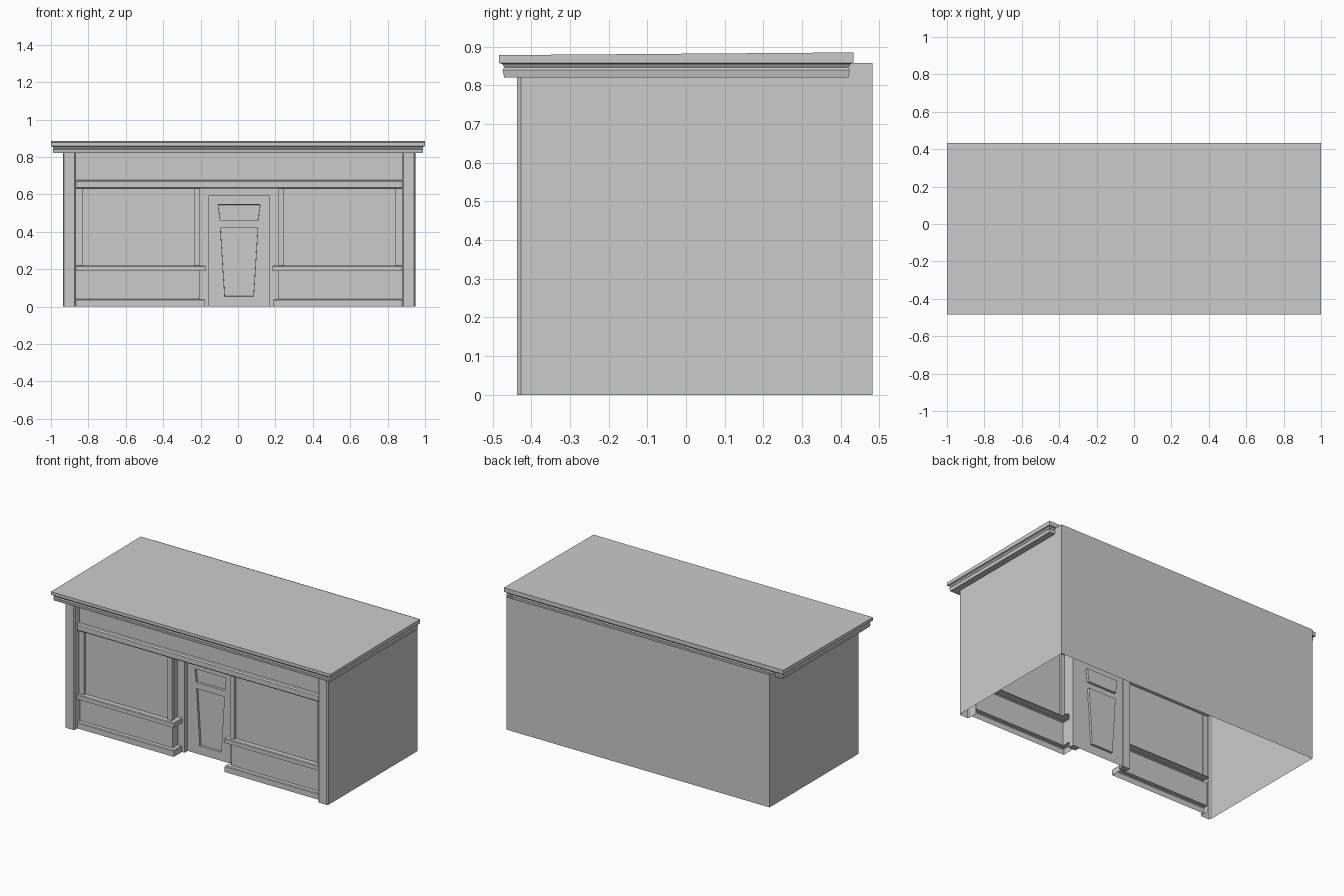
import bpy, bmesh
from mathutils import Vector

if "Cube" in bpy.data.objects:
    bpy.data.objects.remove(bpy.data.objects["Cube"])

CX = 0.006  # centre line of the shopfront


def finish(bm, name, mirror=False, x=0.0):
    me = bpy.data.meshes.new(name)
    bm.to_mesh(me)
    bm.free()
    ob = bpy.data.objects.new(name, me)
    bpy.context.collection.objects.link(ob)
    ob.location.x = x
    if mirror:
        ob.modifiers.new("Mirror", 'MIRROR').use_clip = False
    return ob


def sweep_bm(path, profile, closed=False):
    """Mitred sweep of an (offset, z) profile along a plan path; offset goes to the right."""
    bm = bmesh.new()
    pts = [Vector(p) for p in path]
    n = len(pts)
    rows = []
    for i, p in enumerate(pts):
        dirs = []
        if closed or i > 0:
            dirs.append((p - pts[i - 1]).normalized())
        if closed or i < n - 1:
            dirs.append((pts[(i + 1) % n] - p).normalized())
        nrm = [Vector((d.y, -d.x)) for d in dirs]
        m = sum(nrm, Vector((0, 0))).normalized()
        m = m / m.dot(nrm[0])
        rows.append([bm.verts.new((p.x + m.x * o, p.y + m.y * o, z)) for o, z in profile])
    for i in range(n if closed else n - 1):
        a, b = rows[i], rows[(i + 1) % n]
        for j in range(len(profile) - 1):
            bm.faces.new((a[j], b[j], b[j + 1], a[j + 1]))
    return bm, rows


def box(name, x0, x1, y0, y1, z0, z1, mirror=False):
    bm = bmesh.new()
    bmesh.ops.create_cube(bm, size=1)
    for v in bm.verts:
        v.co = ((x0 + x1) / 2 + v.co.x * (x1 - x0),
                (y0 + y1) / 2 + v.co.y * (y1 - y0),
                (z0 + z1) / 2 + v.co.z * (z1 - z0))
    return finish(bm, name, mirror, CX)


# Roof: moulded cornice on all sides with a slightly sloping flat top
profile = [(-0.12, 0.82), (-0.013, 0.82), (-0.009, 0.84), (-0.014, 0.846),
           (-0.008, 0.855), (0, 0.858), (0, 0.878)]
bm, rows = sweep_bm([(-1, -0.483), (1, -0.483), (1, 0.433), (-1, 0.433)], profile, True)
for r in rows[2:]:
    r[-1].co.z = 0.885
bm.faces.new([r[-1] for r in rows])
finish(bm, "roof_cornice")

# Shell: chamfered front piers, side walls and back wall in one open sheet
half = [(0.872, -0.37), (0.872, -0.43), (0.879, -0.437),
        (0.935, -0.437), (0.942, -0.427), (0.942, 0.482)]
plan = half + [(-x, y) for x, y in reversed(half)]
bm, _ = sweep_bm(plan, [(0, 0), (0, 0.858)])
finish(bm, "walls_and_piers", x=CX)

# Fascia with moulding over the windows
bm, _ = sweep_bm([(-0.872, -0.385), (0.872, -0.385)],
                 [(-0.11, 0.63), (0.013, 0.63), (0.02, 0.637), (0.02, 0.668),
                  (0.013, 0.675), (0, 0.677), (0, 0.825)])
finish(bm, "fascia", x=CX)

# Stall risers with plinth and sill, wrapping into the door recess
bay = [(-0.872, -0.377), (-0.21, -0.377), (-0.21, -0.32)]
bm, _ = sweep_bm(bay, [(0.028, 0), (0.028, 0.035), (0.024, 0.04), (0, 0.04), (0, 0.19),
                       (0.031, 0.19), (0.031, 0.215), (0.027, 0.22), (-0.02, 0.22)])
finish(bm, "stall_riser", True, CX)

# Window panes with the return beside the door
bm, _ = sweep_bm([(-0.872, -0.373), (-0.214, -0.373), (-0.214, -0.29)], [(0, 0.22), (0, 0.635)])
finish(bm, "window_pane", True, CX)

# Window posts
box("outer_window_post", -0.872, -0.835, -0.388, -0.37, 0.22, 0.632, True)
box("corner_post", -0.24, -0.208, -0.388, -0.36, 0.22, 0.632, True)

# Door frame
box("door_jamb", -0.214, -0.163, -0.322, -0.285, 0, 0.632, True)
box("door_lintel", -0.163, 0.163, -0.322, -0.285, 0.59, 0.632)

# Door with two tapered sunken panels: (z, half panel width)
levels = [(0, 0.077), (0.055, 0.077), (0.42, 0.1), (0.46, 0.102), (0.545, 0.112), (0.59, 0.112)]
bm = bmesh.new()
grid = [[bm.verts.new((x, -0.29, z)) for x in (-0.163, -a, a, 0.163)] for z, a in levels]
panels = []
for j in range(len(levels) - 1):
    for i in range(3):
        f = bm.faces.new((grid[j][i], grid[j][i + 1], grid[j + 1][i + 1], grid[j + 1][i]))
        if i == 1 and j in (1, 3):
            panels.append(f)
bm.normal_update()
bmesh.ops.inset_individual(bm, faces=panels, thickness=0.001, depth=-0.014)
finish(bm, "door", x=CX)
